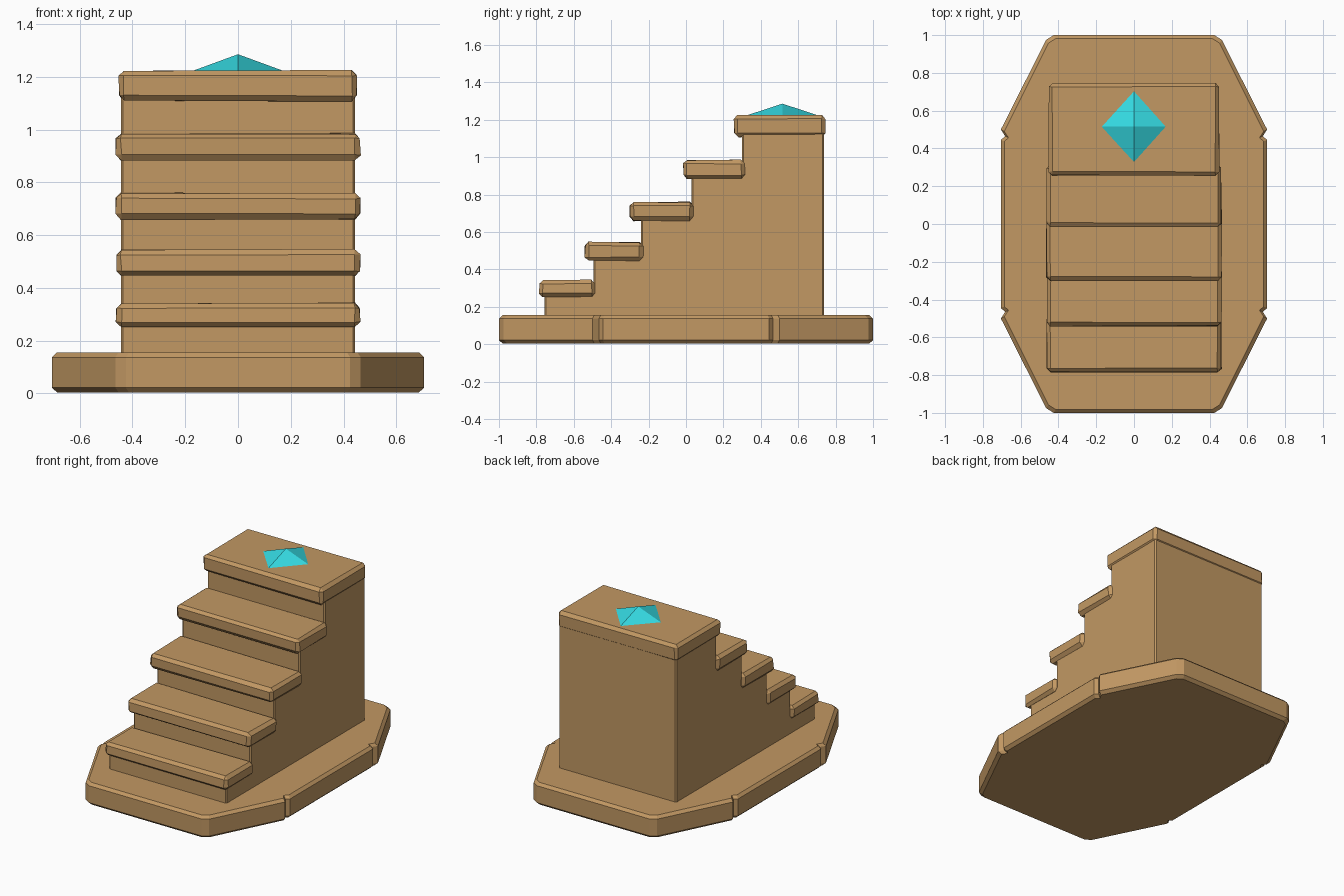
import bpy, bmesh, random
from mathutils import Vector

if "Cube" in bpy.data.objects:
    bpy.data.objects.remove(bpy.data.objects["Cube"])

random.seed(4)


def material(name, rgb):
    m = bpy.data.materials.new(name)
    m.diffuse_color = (*rgb, 1)
    m.use_nodes = True
    m.node_tree.nodes["Principled BSDF"].inputs["Base Color"].default_value = m.diffuse_color
    return m


STONE = material("tan_stone", (0.54, 0.315, 0.125))
GEM = material("cyan_gem", (0.035, 0.70, 0.76))


def finish(name, bm, mat, bevel=0.0, jitter=0.0):
    if bevel:
        bmesh.ops.bevel(bm, geom=bm.edges[:], offset=bevel, segments=1,
                        affect='EDGES', clamp_overlap=True)
    for v in bm.verts:
        v.co += Vector([random.uniform(-jitter, jitter) for _ in range(3)])
    bmesh.ops.recalc_face_normals(bm, faces=bm.faces[:])
    me = bpy.data.meshes.new(name)
    bm.to_mesh(me)
    bm.free()
    me.materials.append(mat)
    ob = bpy.data.objects.new(name, me)
    bpy.context.collection.objects.link(ob)
    return ob


def block(name, x, y0, y1, z0, z1, bevel, jitter):
    bm = bmesh.new()
    bmesh.ops.create_cube(bm, size=1)
    for v in bm.verts:
        v.co = Vector((v.co.x * 2 * x,
                       y0 + (v.co.y + 0.5) * (y1 - y0),
                       z0 + (v.co.z + 0.5) * (z1 - z0)))
    return finish(name, bm, STONE, bevel, jitter)


# octagonal base slab with chipped side corners and chamfered rims
quarter = [(0.705, 0.445), (0.682, 0.465), (0.705, 0.50), (0.465, 0.975), (0.425, 1.0)]
half = [(x, -y) for x, y in reversed(quarter)] + quarter
outline = half + [(-x, -y) for x, y in half]
bm = bmesh.new()
rings = []
for z, inset in ((0.003, 0.02), (0.022, 0), (0.137, 0), (0.155, 0.018)):
    rings.append([bm.verts.new((x * (1 - inset / 0.7), y * (1 - inset), z))
                  for x, y in outline])
n = len(outline)
for a, b in zip(rings, rings[1:]):
    for i in range(n):
        bm.faces.new((a[i], a[(i + 1) % n], b[(i + 1) % n], b[i]))
bm.faces.new(rings[0][::-1])
bm.faces.new(rings[-1])
finish("base_slab", bm, STONE)

# treads: front y, back y, bottom z, top z, half width
treads = [(-0.785, -0.485, 0.252, 0.342, 0.462),
          (-0.540, -0.230, 0.445, 0.545, 0.463),
          (-0.300, 0.040, 0.660, 0.760, 0.463),
          (-0.015, 0.315, 0.885, 0.985, 0.463),
          (0.257, 0.745, 1.108, 1.225, 0.452)]
for i, (y0, y1, z0, z1, x) in enumerate(treads):
    block(f"tread_{i + 1}", x, y0, y1, z0, z1, 0.02, 0.003)

# stepped body under the treads
risers = [-0.757, -0.495, -0.240, 0.030, 0.300]
profile = [(0.738, 0.14), (risers[0], 0.14)]
for i, y in enumerate(risers):
    top = (treads[i][2] + treads[i][3]) / 2
    profile.append((y, top))
    profile.append((risers[i + 1] if i < 4 else 0.738, top))
bm = bmesh.new()
face = bm.faces.new([bm.verts.new((-0.443, y, z)) for y, z in profile])
ext = bmesh.ops.extrude_face_region(bm, geom=[face])
for g in ext["geom"]:
    if isinstance(g, bmesh.types.BMVert):
        g.co.x = 0.443
finish("stair_body", bm, STONE, 0.008)

# four-sided gem set into the top landing
bm = bmesh.new()
ring = [bm.verts.new(p) for p in ((0.18, 0.515, 1.22), (0, 0.715, 1.22),
                                  (-0.18, 0.515, 1.22), (0, 0.315, 1.22))]
tip = bm.verts.new((0, 0.515, 1.286))
low = bm.verts.new((0, 0.515, 1.16))
for i in range(4):
    bm.faces.new((ring[i], ring[(i + 1) % 4], tip))
    bm.faces.new((ring[(i + 1) % 4], ring[i], low))
finish("gem", bm, GEM)
